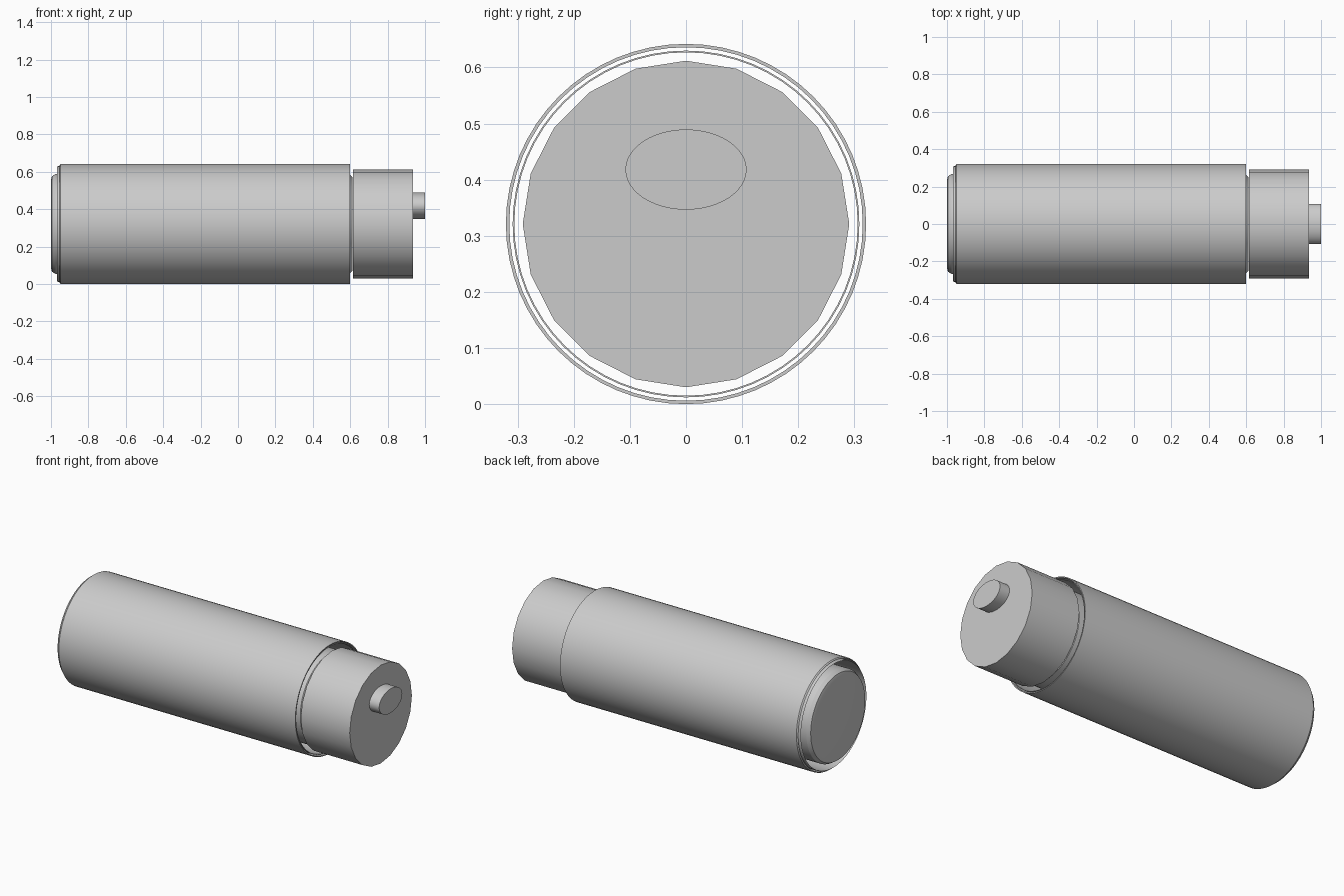
import bpy
import bmesh
import math

default = bpy.data.objects.get("Cube")
if default:
    bpy.data.objects.remove(default, do_unlink=True)

AXIS_Z = 0.321

grey = bpy.data.materials.new("plain grey")
grey.use_nodes = True
colour = (0.6, 0.6, 0.6, 1.0)
grey.diffuse_color = colour
grey.node_tree.nodes["Principled BSDF"].inputs["Base Color"].default_value = colour


def lathe(name, profile, sides, closed=False, z=AXIS_Z, stretch=1.0):
    """Turn (x, radius) points around the long axis; cap the ends or close the loop."""
    bm = bmesh.new()
    rings = []
    for x, r in profile:
        angles = [2 * math.pi * i / sides for i in range(sides)]
        rings.append([bm.verts.new((x, r * stretch * math.sin(a), z + r * math.cos(a)))
                      for a in angles])
    pairs = list(zip(rings, rings[1:]))
    if closed:
        pairs.append((rings[-1], rings[0]))
    else:
        bm.faces.new(rings[0])
        bm.faces.new(rings[-1])
    for a, b in pairs:
        for i in range(sides):
            j = (i + 1) % sides
            bm.faces.new((a[i], a[j], b[j], b[i]))
    bmesh.ops.recalc_face_normals(bm, faces=bm.faces[:])
    mesh = bpy.data.meshes.new(name)
    bm.to_mesh(mesh)
    bm.free()
    mesh.materials.append(grey)
    obj = bpy.data.objects.new(name, mesh)
    bpy.context.collection.objects.link(obj)
    bpy.ops.object.select_all(action='DESELECT')
    obj.select_set(True)
    bpy.context.view_layer.objects.active = obj
    bpy.ops.object.shade_smooth_by_angle(angle=math.radians(30))
    return obj


# Outer tube, open at both ends
lathe("outer_tube", [(-0.955, 0.315), (-0.948, 0.321), (0.60, 0.321), (0.60, 0.315)],
      64, closed=True)

# Thin sleeve just inside the tube, peeking out at the left end
lathe("inner_sleeve", [(-0.967, 0.306), (-0.962, 0.309), (0.595, 0.309), (0.595, 0.306)],
      64, closed=True)

# Core with chamfered ends, protruding from the left end
lathe("core", [(-1.0, 0.235), (-0.995, 0.255), (-0.975, 0.267),
               (0.595, 0.267), (0.612, 0.25)], 64)

# Faceted cap at the right end
lathe("cap", [(0.615, 0.291), (0.935, 0.291)], 20)

# Oval button on the cap
lathe("button", [(0.93, 0.0715), (1.0, 0.0715)], 48, z=0.418, stretch=1.51)
